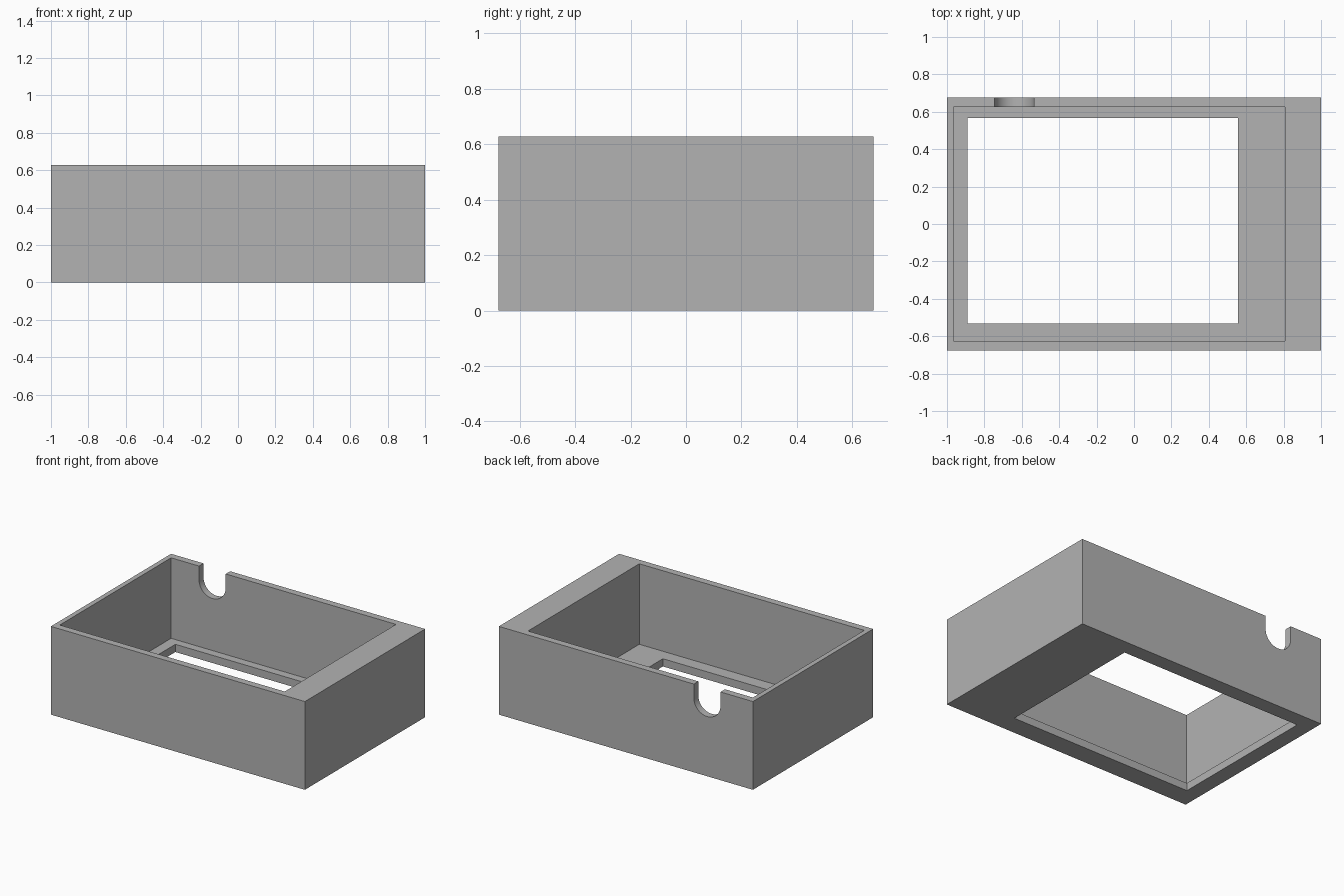
import bpy, bmesh, math
from mathutils import Matrix, Vector

cube = bpy.data.objects.get("Cube")
if cube:
    bpy.data.objects.remove(cube, do_unlink=True)

HEIGHT, FLOOR = 0.628, 0.055
NOTCH_X, NOTCH_Z, NOTCH_R = -0.64, 0.53, 0.105

grey = bpy.data.materials.new("plain grey")
grey.use_nodes = True
grey.diffuse_color = (0.45, 0.45, 0.45, 1)
grey.node_tree.nodes["Principled BSDF"].inputs["Base Color"].default_value = grey.diffuse_color


def new_object(name, bm):
    mesh = bpy.data.meshes.new(name)
    bmesh.ops.recalc_face_normals(bm, faces=bm.faces)
    bm.to_mesh(mesh)
    bm.free()
    obj = bpy.data.objects.new(name, mesh)
    bpy.context.collection.objects.link(obj)
    mesh.materials.append(grey)
    return obj


def box(name, low, high):
    low, high = Vector(low), Vector(high)
    bm = bmesh.new()
    place = Matrix.Translation((low + high) / 2) @ Matrix.Diagonal((*(high - low), 1))
    bmesh.ops.create_cube(bm, size=1, matrix=place)
    return new_object(name, bm)


def u_slot(name, y0, y1, steps=32):
    # Half-round bottom with straight sides running out past the rim
    arc = [math.pi + math.pi * i / steps for i in range(steps + 1)]
    outline = [(NOTCH_X + NOTCH_R * math.cos(a), NOTCH_Z + NOTCH_R * math.sin(a)) for a in arc]
    outline += [(NOTCH_X + NOTCH_R, HEIGHT + 0.1), (NOTCH_X - NOTCH_R, HEIGHT + 0.1)]
    bm = bmesh.new()
    face = bm.faces.new([bm.verts.new((x, y0, z)) for x, z in outline])
    result = bmesh.ops.extrude_face_region(bm, geom=[face])
    moved = [v for v in result["geom"] if isinstance(v, bmesh.types.BMVert)]
    bmesh.ops.translate(bm, verts=moved, vec=(0, y1 - y0, 0))
    return new_object(name, bm)


# Solid case block and the shapes removed from it
case = box("case_shell", (-1, -0.676, 0), (1, 0.676, HEIGHT))
cutters = [
    box("cavity_cutter", (-0.965, -0.626, FLOOR), (0.806, 0.626, HEIGHT + 0.1)),
    box("window_cutter", (-0.89, -0.533, -0.1), (0.555, 0.567, FLOOR + 0.1)),
    u_slot("cable_notch_cutter", 0.55, 0.75),
]
for cutter in cutters:
    cutter.hide_render = True
    mod = case.modifiers.new(cutter.name, "BOOLEAN")
    mod.operation = "DIFFERENCE"
    mod.solver = "EXACT"
    mod.object = cutter

# Apply the cuts, then drop the cutters
bpy.ops.object.select_all(action="DESELECT")
case.select_set(True)
bpy.context.view_layer.objects.active = case
for mod in list(case.modifiers):
    bpy.ops.object.modifier_apply(modifier=mod.name)
for cutter in cutters:
    bpy.data.objects.remove(cutter, do_unlink=True)
bpy.ops.object.shade_smooth_by_angle(angle=math.radians(30))
